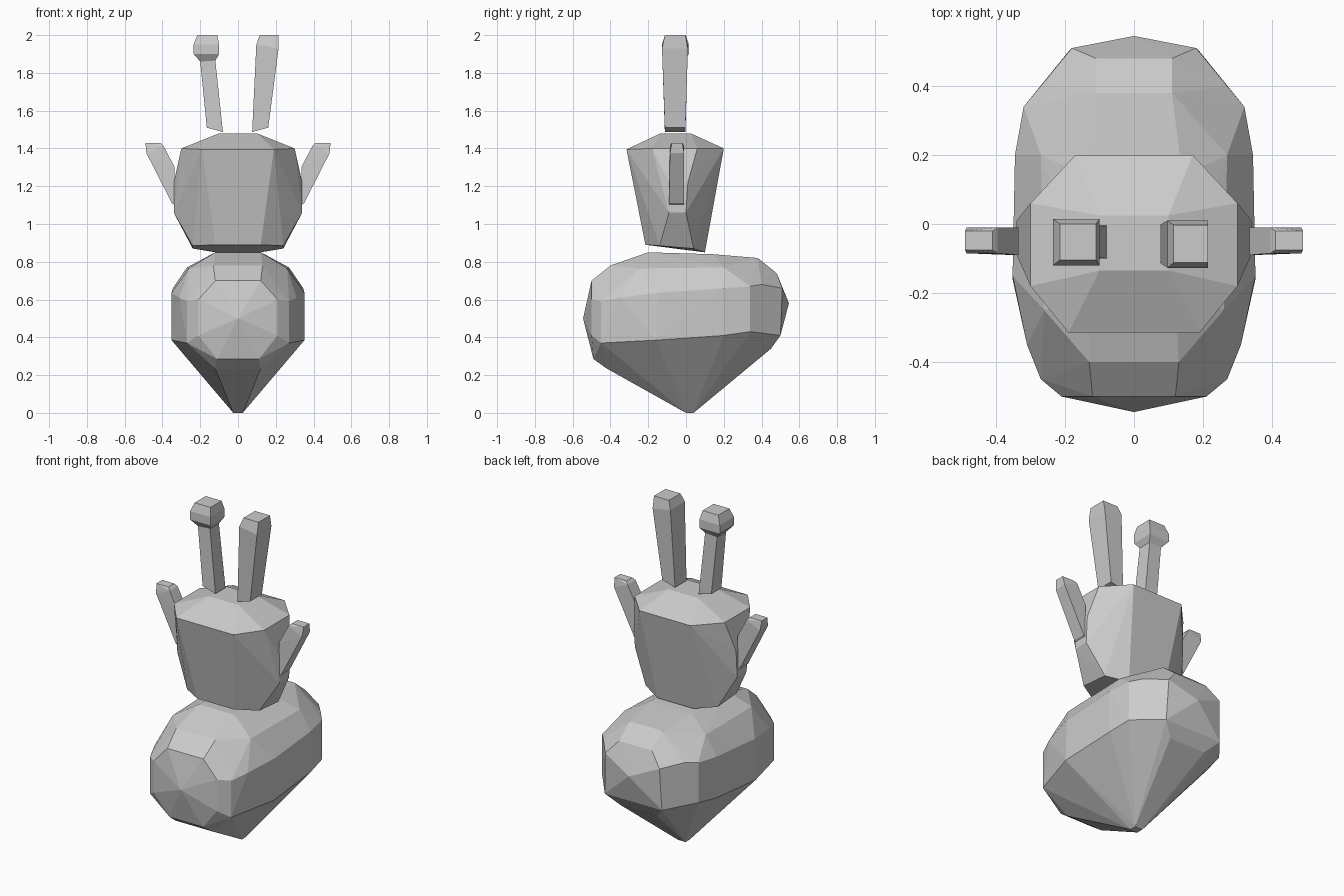
import bpy, bmesh

if "Cube" in bpy.data.objects:
    bpy.data.objects.remove(bpy.data.objects["Cube"])

def mirror(pts):
    return pts + [(-x, y, z) for x, y, z in pts if x]

def hull(name, pts):
    bm = bmesh.new()
    vs = [bm.verts.new(p) for p in pts]
    r = bmesh.ops.convex_hull(bm, input=vs)
    junk = {g for g in r["geom_interior"] + r["geom_unused"] if isinstance(g, bmesh.types.BMVert)}
    bmesh.ops.delete(bm, geom=[v for v in junk if v.is_valid], context='VERTS')
    bmesh.ops.recalc_face_normals(bm, faces=bm.faces)
    return finish(name, bm)

def finish(name, bm):
    me = bpy.data.meshes.new(name)
    bm.to_mesh(me)
    bm.free()
    ob = bpy.data.objects.new(name, me)
    bpy.context.collection.objects.link(ob)
    return ob

def loft(name, sections):
    """Four-sided tube; each section is ((x0, z0), (x1, z1), y0, y1)."""
    bm = bmesh.new()
    rings = []
    for (x0, z0), (x1, z1), y0, y1 in sections:
        rings.append([bm.verts.new(p) for p in
                      ((x0, y0, z0), (x1, y0, z1), (x1, y1, z1), (x0, y1, z0))])
    for a, b in zip(rings, rings[1:]):
        for i in range(4):
            j = (i + 1) % 4
            bm.faces.new((a[i], a[j], b[j], b[i]))
    bm.faces.new(rings[0][::-1])
    bm.faces.new(rings[-1])
    bmesh.ops.recalc_face_normals(bm, faces=bm.faces)
    return finish(name, bm)

# Body: faceted pod tapering to a point
hull("body", mirror([
    (.025, 0, 0), (.025, .04, 0),
    (.12, -.42, .235), (.11, -.49, .285), (0, -.545, .5), (.21, -.5, .41), (.21, -.5, .6),
    (.12, -.5, .7), (.13, -.4, .78), (.27, -.45, .37), (.27, -.45, .59), (.31, -.35, .61),
    (.352, -.16, .385), (.352, -.15, .635), (.34, .2, .41), (.345, .2, .66),
    (.26, -.25, .765), (.27, .2, .77), (.12, -.2, .85), (.14, .14, .84), (.11, .38, .82),
    (.32, .34, .43), (.32, .34, .67), (.27, .4, .68), (.19, .5, .41), (.18, .51, .66),
    (.11, .48, .74), (0, .545, .58), (.12, .45, .34),
]))

# Head: octagonal block with a bevelled top
hull("head", mirror([
    (.12, -.215, .89), (.24, -.14, .885), (.24, .04, .87), (.12, .1, .85),
    (.34, -.09, 1.06), (.34, 0, 1.06), (.34, -.09, 1.22), (.34, .01, 1.22),
    (.19, -.315, 1.395), (.30, -.18, 1.4), (.30, .06, 1.4), (.17, .2, 1.4),
    (.1, -.135, 1.48), (.1, .025, 1.48),
]))

# Ears
for side, s in (("right", 1), ("left", -1)):
    hull(side + "_ear", [(s * x, y, z) for x, z, a, b in (
        (.335, 1.1, -.09, -.01), (.35, 1.11, -.09, -.01), (.335, 1.3, -.09, -.01),
        (.395, 1.415, -.085, -.01), (.41, 1.43, -.075, -.02),
        (.485, 1.375, -.085, -.01), (.49, 1.43, -.075, -.02)) for y in (a, b)])

# Horns: one knobbed, one plain
loft("knobbed_horn", [
    ((-.165, 1.51), (-.08, 1.487), -.1, -.005),
    ((-.2, 1.86), (-.12, 1.865), -.095, -.01),
    ((-.235, 1.9), (-.1, 1.9), -.12, .015),
    ((-.235, 1.95), (-.1, 1.95), -.12, .015),
    ((-.215, 2), (-.11, 2), -.105, 0),
])
loft("plain_horn", [
    ((.075, 1.487), (.16, 1.51), -.112, -.003),
    ((.097, 1.95), (.215, 1.93), -.127, .01),
    ((.115, 2), (.215, 2), -.112, -.003),
])
